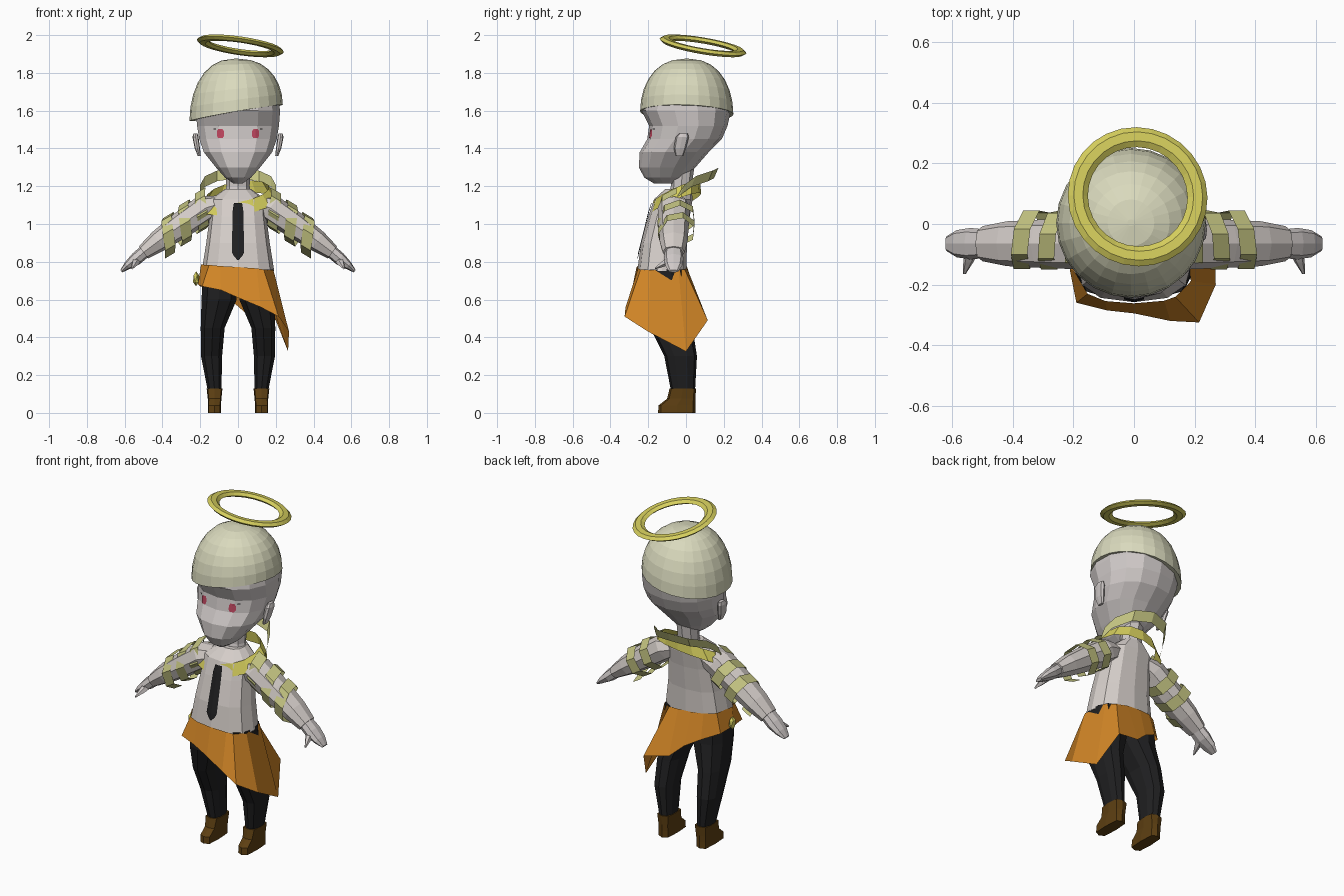
import bpy, bmesh
from math import sin, cos, pi, atan2, copysign
from mathutils import Vector, Matrix
from mathutils.bvhtree import BVHTree

if "Cube" in bpy.data.objects:
    bpy.data.objects.remove(bpy.data.objects["Cube"], do_unlink=True)


def material(name, *rgb):
    m = bpy.data.materials.new(name)
    m.use_nodes = True
    m.diffuse_color = (*rgb, 1)
    m.node_tree.nodes["Principled BSDF"].inputs["Base Color"].default_value = (*rgb, 1)
    return m


SKIN = material("skin", .62, .58, .57)
SHIRT = material("shirt", .67, .62, .59)
CREAM = material("cream_cap", .70, .70, .51)
GOLD = material("gold", .67, .62, .11)
RIBBON = material("pale_ribbon", .55, .55, .22)
ORANGE = material("orange_cloth", .65, .24, .02)
BLACK = material("black_cloth", .014, .014, .015)
BROWN = material("brown_leather", .11, .05, .006)
PINK = material("pink_eye", .50, .06, .11)


def finish(name, bm, mat, fix=True):
    if fix:
        bmesh.ops.recalc_face_normals(bm, faces=bm.faces)
    me = bpy.data.meshes.new(name)
    bm.to_mesh(me)
    bm.free()
    me.materials.append(mat)
    ob = bpy.data.objects.new(name, me)
    bpy.context.collection.objects.link(ob)
    return ob


def loft(name, rings, mat, caps=True, closed=True):
    """Skin a list of equally long point rings (or open strips)."""
    bm = bmesh.new()
    rows = [[bm.verts.new(p) for p in r] for r in rings]
    n = len(rows[0])
    for a, b in zip(rows, rows[1:]):
        for i in range(n if closed else n - 1):
            j = (i + 1) % n
            bm.faces.new((a[i], a[j], b[j], b[i]))
    if caps and closed:
        bm.faces.new(rows[0])
        bm.faces.new(rows[-1])
    return finish(name, bm, mat)


def unit(n, p=1.0):
    """Rounded-square unit section that starts at the front."""
    out = []
    for i in range(n):
        a = -pi / 2 + 2 * pi * i / n
        out.append([copysign(abs(f) ** p, f) if abs(f) > 1e-6 else 0 for f in (cos(a), sin(a))])
    return out


def stack(name, rows, mat, n=12, p=1.0, cx=0):
    """Rows of (z, half width, front y, back y) or with an extra x centre."""
    rings = []
    for z, hw, yf, yb, *c in rows:
        x0 = c[0] if c else cx
        rings.append([Vector((x0 + hw * u, (yf + yb) / 2 + (yb - yf) / 2 * v, z)) for u, v in unit(n, p)])
    return loft(name, rings, mat)


def ribbon(name, path, wide, mat):
    """Strip along a path; wide is the half-width vector."""
    return loft(name, [[p - wide for p in path], [p + wide for p in path]], mat, closed=False)


def decal(name, ob, rows, mat, gap=.005):
    """Thin painted rows of (z, x start, x end) laid on the front of an object."""
    tree = BVHTree.FromPolygons([v.co for v in ob.data.vertices], [p.vertices for p in ob.data.polygons])
    strips = []
    for z, a, b in rows:
        line = []
        for x in (a, (a + b) / 2, b):
            hit = tree.ray_cast(Vector((x, -1, z)), Vector((0, 1, 0)))[0]
            line.append(Vector((x, hit.y - gap, z)))
        strips.append(line)
    return loft(name, strips, mat, closed=False)


# Head, neck and ears
head = stack("head", [
    (1.215, .025, -.17, -.04), (1.245, .07, -.22, .0), (1.30, .12, -.25, .05),
    (1.38, .185, -.245, .12), (1.45, .21, -.205, .19), (1.52, .222, -.195, .22),
    (1.60, .228, -.235, .238), (1.68, .215, -.22, .22), (1.80, .12, -.12, .12)], SKIN, 14, .9)
stack("neck", [(1.13, .075, -.10, .03), (1.20, .062, -.08, .03), (1.34, .065, -.08, .05)], SKIN, 8)
for s, side in ((1, "left"), (-1, "right")):
    ear = [(1.36, .008, -.055, -.015, s * .205), (1.40, .014, -.065, .0, s * .215),
           (1.46, .016, -.055, .015, s * .225), (1.48, .01, -.035, .01, s * .225)]
    stack(side + "_ear", ear, SKIN, 8, .7)
    # Eyes with lash corners
    e = s * .093
    decal(side + "_eye", head, [(1.455, e - .012, e + .012), (1.467, e - .019, e + .019),
                                (1.49, e - .019, e + .019), (1.502, e - .012, e + .012)], PINK)
    decal(side + "_lash", head, [(1.499, e + s * .024, e + s * .038), (1.506, e + s * .024, e + s * .038)], BLACK)

# Tilted cap
cap = []
for k in range(8):
    t = k / 7 * .985 * pi / 2
    ring = []
    for u, v in unit(24):
        r = .247 * cos(t) ** .82
        rim = 1.588 + .043 * u - .008 * v
        ring.append(Vector((-.01 + r * u, .004 + r * v, rim + (1.875 - rim) * sin(t))))
    cap.append(ring)
loft("cap", cap + [[Vector((-.01, .004, 1.875)) + (p - Vector((-.01, .004, p.z))) * .1 for p in cap[-1]]],
     CREAM)
bpy.data.objects["cap"].data.polygons[0].select = False

# Halo: flattened ring, tilted forward and sideways
bm = bmesh.new()
tilt = Vector((0, 0, 1)).rotation_difference(Vector((.145, .17, 1))).to_matrix()
sect = [(.233, 0), (.215, .014), (.185, .014), (.166, 0), (.185, -.014), (.215, -.014)]
grid = [[bm.verts.new(tilt @ Vector((r * cos(a), r * sin(a), z)) + Vector((.012, .09, 1.943)))
         for r, z in sect] for a in [2 * pi * i / 28 for i in range(28)]]
for i in range(28):
    for j in range(6):
        a, b, k = grid[i], grid[(i + 1) % 28], (j + 1) % 6
        bm.faces.new((a[j], b[j], b[k], a[k]))
finish("halo", bm, GOLD)

# Torso and tie
torso = stack("torso", [
    (.75, .192, -.258, .002), (.90, .168, -.238, .005), (1.04, .15, -.20, .02),
    (1.13, .145, -.17, .035), (1.185, .07, -.11, .03)], SHIRT, 12, .8)
decal("tie", torso, [(1.11, -.022, .022), (1.07, -.028, .028), (.85, -.033, .033),
                     (.83, -.022, .022), (.81, -.004, .004)], BLACK, .008)

# Slanted skirt
hem = [(.27, -.2, .43), (.265, 0, .325), (.2, .115, .49), (.05, .09, .52), (-.03, .06, .59),
       (-.12, .03, .64), (-.2, -.04, .67), (-.212, -.15, .68), (-.19, -.26, .67),
       (-.09, -.285, .65), (0, -.295, .61), (.12, -.32, .56), (.215, -.325, .51)]
waist = []
for x, y, z in hem:
    a = atan2((y + .13) / .14, x / .2)
    c, d = cos(a), sin(a)
    waist.append(Vector((.197 * copysign(abs(c) ** .75, c), -.128 + .134 * copysign(abs(d) ** .75, d), .772 - .06 * x)))
loft("skirt", [[Vector(p) for p in hem], waist], ORANGE, caps=False)

# Hip buckle
bm = bmesh.new()
bmesh.ops.create_icosphere(bm, subdivisions=1, radius=1,
                           matrix=Matrix.Translation((-.222, -.12, .71)) @ Matrix.Diagonal((.018, .025, .04, 1)))
finish("hip_buckle", bm, GOLD)

# Scarf collar: front low, back high
low, high = [], []
for u, v in unit(14):
    z = 1.135 + .055 * v + .025 * u
    low.append(Vector((.215 * u, -.055 + .135 * v, z - .03)))
    high.append(Vector((.165 * u, -.05 + .125 * v, z + .035)))
loft("scarf_collar", [low, high], GOLD, caps=False)

# Ribbon loop behind the neck
half = [(.20, -.07, 1.10), (.20, -.02, 1.18), (.175, .04, 1.225), (.11, .13, 1.255)]
path = [Vector(p) for p in half] + [Vector((0, .16, 1.27))] + [Vector((-x, y, z)) for x, y, z in half[::-1]]
ribbon("neck_ribbon", path, Vector((0, .012, .028)), RIBBON)

for s, side in ((1, "left"), (-1, "right")):
    # Sleeve, hand and thumb follow one sloping line
    def limb(name, rows, mat, n=8):
        rings = []
        for x, z, r, ry in rows:
            rings.append([Vector((s * (x + .6 * r * v), -.065 + ry * u, z + .8 * r * v)) for u, v in unit(n, .85)])
        return loft(side + name, rings, mat)

    limb("_sleeve", [(.09, 1.11, .05, .07), (.17, 1.085, .075, .085), (.30, .995, .07, .08),
                     (.42, .91, .058, .074), (.50, .85, .04, .058)], SHIRT)
    limb("_hand", [(.47, .875, .035, .045), (.54, .815, .034, .052), (.585, .78, .022, .045),
                   (.618, .75, .008, .025)], SKIN)
    a, b = Vector((s * .535, -.09, .81)), Vector((s * .56, -.165, .765))
    thumb = [[c + Vector((r * u, 0, r * v)) for u, v in unit(5)] for c, r in ((a, .025), (a.lerp(b, .5), .017), (b, .005))]
    loft(side + "_thumb", thumb, SKIN)

    # Ribbon wound around the sleeve
    turns, steps = 2.5, 18
    coil = []
    for i in range(steps + 1):
        t = i / steps
        q = pi / 2 + 2 * pi * turns * t
        coil.append(Vector((s * (.17 + .22 * t + .03 * sin(q)), -.05 + .1 * cos(q), 1.085 - .16 * t + .092 * sin(q))))
    ribbon(side + "_arm_ribbon", coil, Vector((s * .027, 0, -.016)), RIBBON)

    # Trouser leg and boot
    stack(side + "_leg", [
        (.76, .09, -.24, -.01, s * .098), (.60, .097, -.24, .005, s * .1), (.45, .066, -.19, .035, s * .134),
        (.30, .058, -.115, .058, s * .14), (.12, .038, -.08, .048, s * .124)], BLACK, 10, .8)
    stack(side + "_boot", [
        (0, .035, -.148, .05, s * .125), (.04, .035, -.145, .05, s * .125),
        (.075, .036, -.10, .05, s * .124), (.13, .042, -.087, .053, s * .124)], BROWN, 8, .45)
